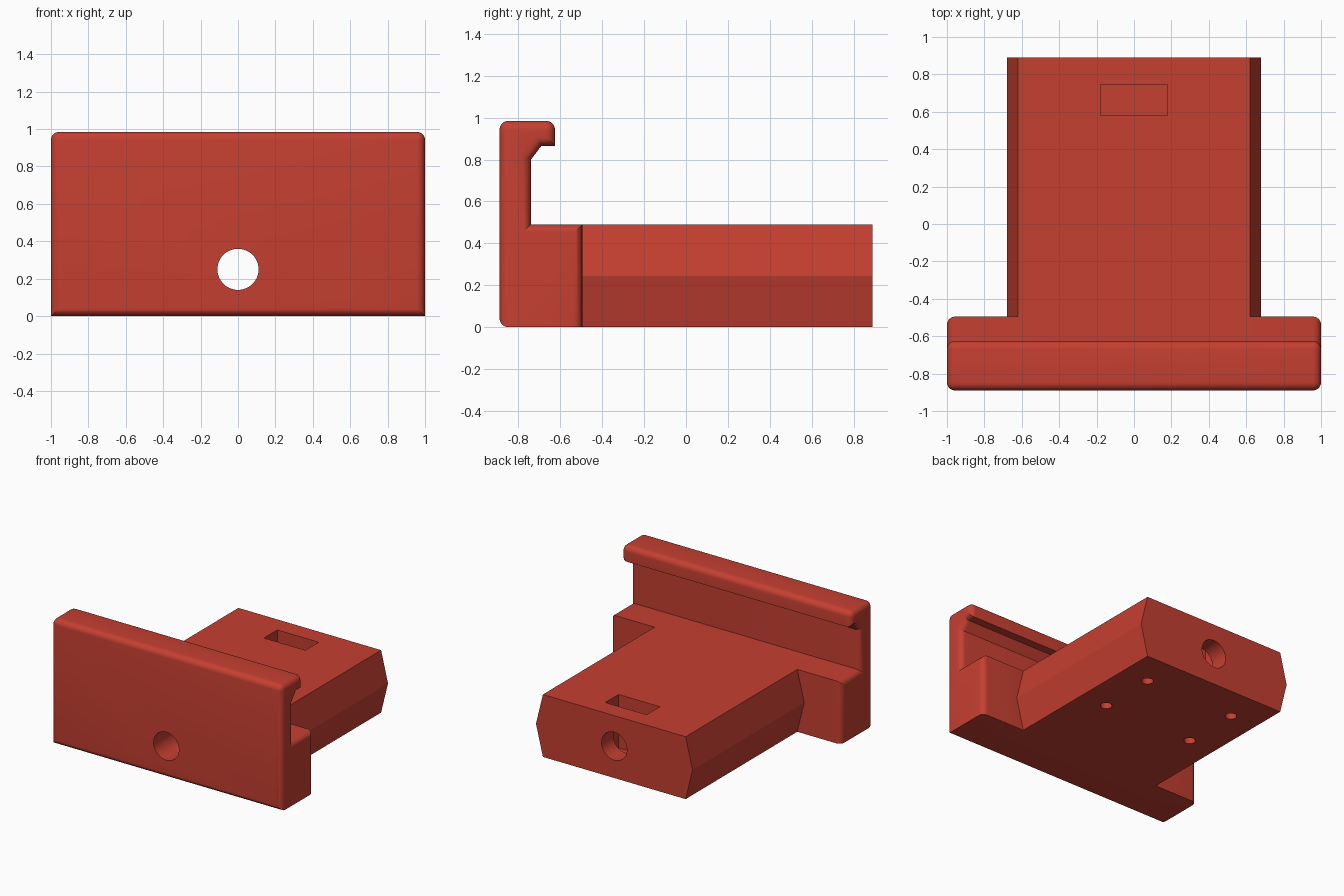
import bpy, bmesh, math
from mathutils import Matrix

if "Cube" in bpy.data.objects:
    bpy.data.objects.remove(bpy.data.objects["Cube"])

red = bpy.data.materials.new("brick_red")
red.diffuse_color = (0.56, 0.05, 0.031, 1)
red.use_nodes = True
red.node_tree.nodes["Principled BSDF"].inputs["Base Color"].default_value = red.diffuse_color


def add_object(name, bm):
    bmesh.ops.recalc_face_normals(bm, faces=bm.faces)
    mesh = bpy.data.meshes.new(name)
    bm.to_mesh(mesh)
    bm.free()
    mesh.materials.append(red)
    obj = bpy.data.objects.new(name, mesh)
    bpy.context.collection.objects.link(obj)
    return obj


def prism(points, offset):
    """Extrude a closed loop of 3D points along an offset."""
    bm = bmesh.new()
    face = bm.faces.new([bm.verts.new(p) for p in points])
    ext = bmesh.ops.extrude_face_region(bm, geom=[face])
    bmesh.ops.translate(bm, vec=offset, verts=[v for v in ext["geom"] if isinstance(v, bmesh.types.BMVert)])
    return bm


def cylinder(name, radius, depth, matrix, sides):
    bm = bmesh.new()
    bmesh.ops.create_cone(bm, cap_ends=True, segments=sides, radius1=radius,
                          radius2=radius, depth=depth, matrix=matrix)
    return add_object(name, bm)


def apply_modifier(obj, mod):
    bpy.context.view_layer.objects.active = obj
    bpy.ops.object.modifier_apply(modifier=mod.name)


def combine(obj, tool, operation):
    mod = obj.modifiers.new("combine", 'BOOLEAN')
    mod.operation, mod.solver, mod.object = operation, 'EXACT', tool
    apply_modifier(obj, mod)
    bpy.data.objects.remove(tool)


# Front plate with stepped base and hooked lip, profile in (y, z)
profile = [(-0.89, 0), (-0.495, 0), (-0.495, 0.49), (-0.74, 0.49), (-0.74, 0.80),
           (-0.69, 0.865), (-0.625, 0.865), (-0.625, 0.985), (-0.89, 0.985)]
bm = prism([(-1, y, z) for y, z in profile], (2, 0, 0))

# Round the end outlines (not the underside) and three long edges
weight = bm.edges.layers.float.new("bevel_weight_edge")
rounded = [(-0.89, 0), (-0.625, 0.985), (-0.89, 0.985)]
for e in bm.edges:
    a, b = (v.co for v in e.verts)
    if abs(a.x - b.x) > 1:
        on = any(math.hypot(a.y - y, a.z - z) < 0.001 for y, z in rounded)
    else:
        on = max(a.z, b.z) > 0.001
    e[weight] = 1.0 if on else 0.0
bracket = add_object("bracket", bm)
bevel = bracket.modifiers.new("rounding", 'BEVEL')
bevel.limit_method = 'WEIGHT'
bevel.width, bevel.segments = 0.055, 6
apply_modifier(bracket, bevel)

# Six-sided sliding block behind the plate
section = [(-0.62, 0), (0.62, 0), (0.68, 0.245), (0.62, 0.49), (-0.62, 0.49), (-0.68, 0.245)]
block = add_object("block", prism([(x, -0.6, z) for x, z in section], (0, 1.49, 0)))
combine(bracket, block, 'UNION')

# Long through hole
turn = Matrix.Translation((0, 0, 0.25)) @ Matrix.Rotation(math.pi / 2, 4, 'X')
combine(bracket, cylinder("bolt_hole", 0.11, 3, turn, 48), 'DIFFERENCE')

# Nut pocket from the top
pocket = [(-0.18, 0.58, 0.07), (0.18, 0.58, 0.07), (0.18, 0.745, 0.07), (-0.18, 0.745, 0.07)]
combine(bracket, add_object("nut_pocket", prism(pocket, (0, 0, 0.6))), 'DIFFERENCE')

# Four blind holes in the underside
for x in (-0.39, 0.39):
    for y in (0.155, 0.615):
        combine(bracket, cylinder("magnet_hole", 0.042, 0.4, Matrix.Translation((x, y, 0)), 24), 'DIFFERENCE')

bpy.ops.object.select_all(action='DESELECT')
bracket.select_set(True)
bpy.context.view_layer.objects.active = bracket
bpy.ops.object.shade_smooth_by_angle(angle=math.radians(22))
